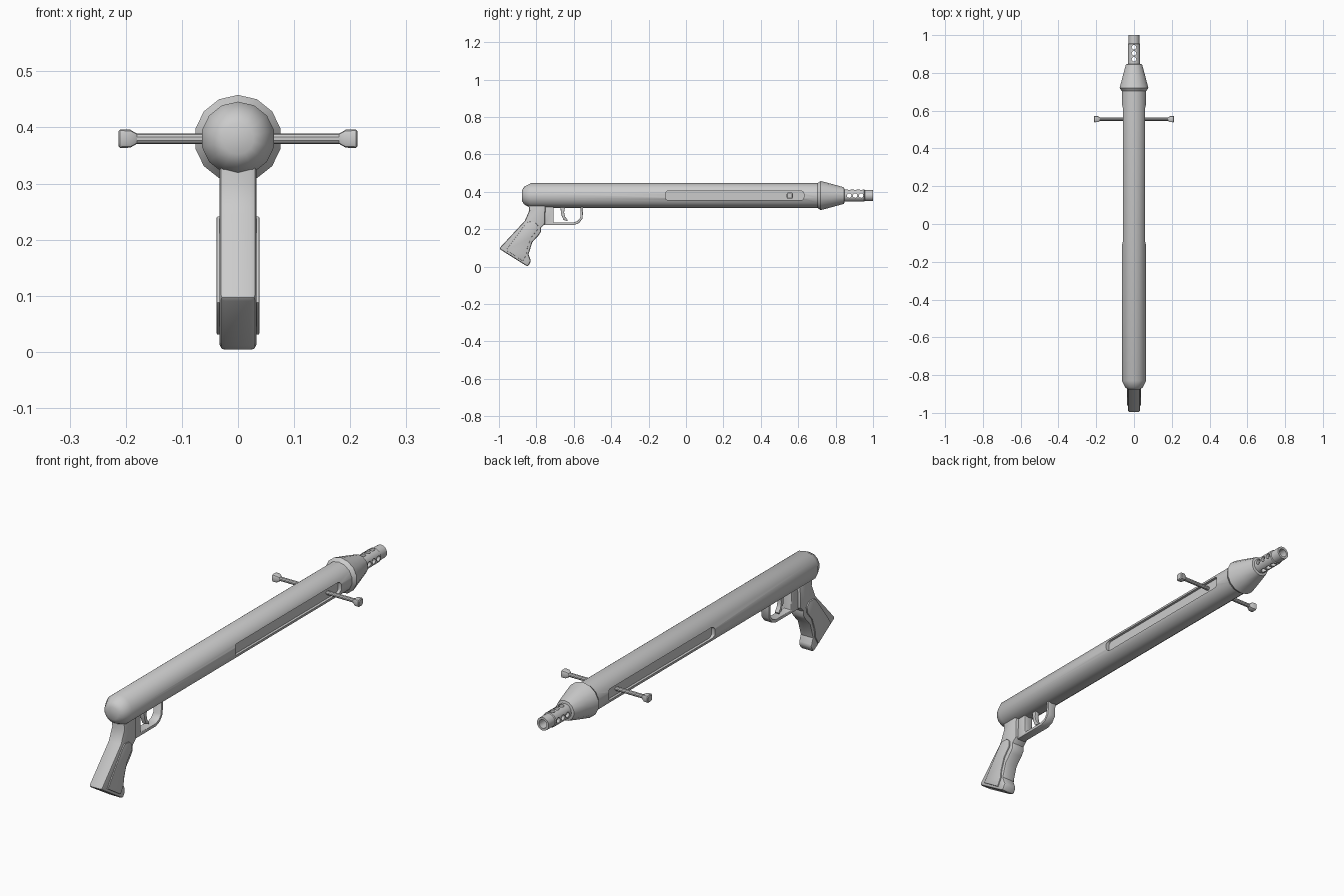
import bpy, bmesh, math
from mathutils import Matrix, Vector

if "Cube" in bpy.data.objects:
    bpy.data.objects.remove(bpy.data.objects["Cube"])

AXIS_Z = 0.38


def finish(name, bm, bevel=0.0, cutters=(), angle=35):
    """Turn a bmesh into a named object, apply bevel and cuts, shade it."""
    bmesh.ops.recalc_face_normals(bm, faces=bm.faces)
    me = bpy.data.meshes.new(name)
    bm.to_mesh(me)
    bm.free()
    ob = bpy.data.objects.new(name, me)
    bpy.context.collection.objects.link(ob)
    bpy.ops.object.select_all(action='DESELECT')
    ob.select_set(True)
    bpy.context.view_layer.objects.active = ob
    if bevel:
        m = ob.modifiers.new("bevel", 'BEVEL')
        m.width, m.segments, m.limit_method = bevel, 2, 'ANGLE'
        m.angle_limit = math.radians(50)
    for c in cutters:
        m = ob.modifiers.new("cut", 'BOOLEAN')
        m.object, m.operation, m.solver = c, 'DIFFERENCE', 'EXACT'
    for m in list(ob.modifiers):
        bpy.ops.object.modifier_apply(modifier=m.name)
    bpy.ops.object.shade_smooth_by_angle(angle=math.radians(angle))
    return ob


def lathe(name, rings, sides, axis='Y', centre=(0, 0, AXIS_Z), closed=False, **kw):
    """Revolve (position, radius) pairs about an axis through centre."""
    bm = bmesh.new()
    loops = []
    for p, r in rings:
        loop = []
        for i in range(sides):
            a = 2 * math.pi * i / sides
            u, v = r * math.sin(a), r * math.cos(a)
            co = Vector((u, p, v) if axis == 'Y' else (p, u, v))
            loop.append(bm.verts.new(co + Vector(centre)))
        loops.append(loop)
    pairs = list(zip(loops, loops[1:] + loops[:1])) if closed else list(zip(loops, loops[1:]))
    for a, b in pairs:
        for i in range(sides):
            j = (i + 1) % sides
            bm.faces.new((a[i], a[j], b[j], b[i]))
    if not closed:
        bm.faces.new(loops[0])
        bm.faces.new(loops[-1])
    return finish(name, bm, **kw)


def slab(name, outline, x0, x1, **kw):
    """Extrude a (y, z) outline from x0 to x1."""
    bm = bmesh.new()
    f = bm.faces.new([bm.verts.new((x0, y, z)) for y, z in outline])
    new = bmesh.ops.extrude_face_region(bm, geom=[f])['geom']
    bmesh.ops.translate(bm, vec=(x1 - x0, 0, 0),
                        verts=[v for v in new if isinstance(v, bmesh.types.BMVert)])
    return finish(name, bm, **kw)


def rounded_rect(y0, y1, z0, z1, r, n=4):
    pts = []
    for k, (y, z) in enumerate(((y1 - r, z1 - r), (y0 + r, z1 - r), (y0 + r, z0 + r), (y1 - r, z0 + r))):
        for i in range(n + 1):
            a = math.pi / 2 * (k + i / n)
            pts.append((y + r * math.cos(a), z + r * math.sin(a)))
    return pts


# tube body with a long slot in each side
slots = [slab("slot_cutter", rounded_rect(-0.11, 0.63, 0.355, 0.405, 0.016), s * 0.048, s * 0.1)
         for s in (1, -1)]
lathe("body_tube", [(-0.877, 0.028), (-0.866, 0.047), (-0.83, 0.066), (0.72, 0.066)],
      14, cutters=slots)

# flared nose collar
lathe("nose_collar", [(0.695, 0.06), (0.72, 0.078), (0.78, 0.062), (0.845, 0.044), (0.848, 0.03)], 14)

# hollow muzzle with three cross holes each way
holes = []
for y in (0.872, 0.904, 0.936):
    for rot in (Matrix.Rotation(math.pi / 2, 4, 'Y'), Matrix.Identity(4)):
        bm = bmesh.new()
        bmesh.ops.create_cone(bm, cap_ends=True, segments=12, radius1=0.012, radius2=0.012,
                              depth=0.1, matrix=Matrix.Translation((0, y, AXIS_Z)) @ rot)
        holes.append(finish("hole_cutter", bm))
lathe("muzzle", [(0.84, 0.033), (0.953, 0.033), (0.956, 0.029), (1.0, 0.029), (1.0, 0.019), (0.84, 0.019)],
      16, closed=True, cutters=holes)

# cross handle with a knob at each end
lathe("cross_handle", [(-0.19, 0.009), (0.19, 0.009)], 10, axis='X', centre=(0, 0.555, AXIS_Z))
for s, side in ((1, "right"), (-1, "left")):
    bm = bmesh.new()
    prev = None
    for x, h in ((0.18, 0.009), (0.192, 0.016), (0.21, 0.0165), (0.213, 0.013)):
        loop = [bm.verts.new((s * x, 0.555 + (y - 0.5) * 2 * h, AXIS_Z + (z - 0.5) * 2 * h))
                for y, z in rounded_rect(0, 1, 0, 1, 0.22, 2)]
        if prev:
            for i in range(len(loop)):
                j = (i + 1) % len(loop)
                bm.faces.new((prev[i], prev[j], loop[j], loop[i]))
        else:
            bm.faces.new(loop)
        prev = loop
    bm.faces.new(prev)
    finish("handle_knob_" + side, bm)

# pistol grip
grip = [(-0.845, 0.35), (-0.838, 0.30), (-0.862, 0.245), (-1.0, 0.096), (-0.866, 0.012), (-0.845, 0.0),
        (-0.828, 0.03), (-0.842, 0.065), (-0.822, 0.13), (-0.79, 0.165), (-0.776, 0.185),
        (-0.776, 0.207), (-0.755, 0.228), (-0.75, 0.35)]
slab("grip", grip, -0.033, 0.033, bevel=0.01)

# raised grip panels
panel = [(-0.858, 0.228), (-0.842, 0.241), (-0.81, 0.238), (-0.792, 0.222), (-0.795, 0.195), (-0.828, 0.155),
         (-0.848, 0.10), (-0.852, 0.065), (-0.872, 0.03), (-0.962, 0.088)]
for s, side in ((1, "right"), (-1, "left")):
    slab("grip_panel_" + side, panel, s * 0.03, s * 0.038, bevel=0.002)

# trigger guard: outer outline, then back along the opening
guard = [(-0.76, 0.33), (-0.76, 0.222), (-0.60, 0.222), (-0.572, 0.233), (-0.553, 0.258), (-0.549, 0.33),
         (-0.562, 0.33), (-0.565, 0.262), (-0.58, 0.244), (-0.602, 0.236), (-0.708, 0.236), (-0.708, 0.33)]
slab("trigger_guard", guard, -0.02, 0.02, bevel=0.003)

# trigger
trigger = [(-0.672, 0.33), (-0.668, 0.28), (-0.655, 0.25), (-0.636, 0.243), (-0.632, 0.25),
           (-0.646, 0.265), (-0.652, 0.29), (-0.645, 0.33)]
slab("trigger", trigger, -0.01, 0.01, bevel=0.002)

# remove the helpers once every cut is applied
for c in slots + holes:
    bpy.data.objects.remove(c)
